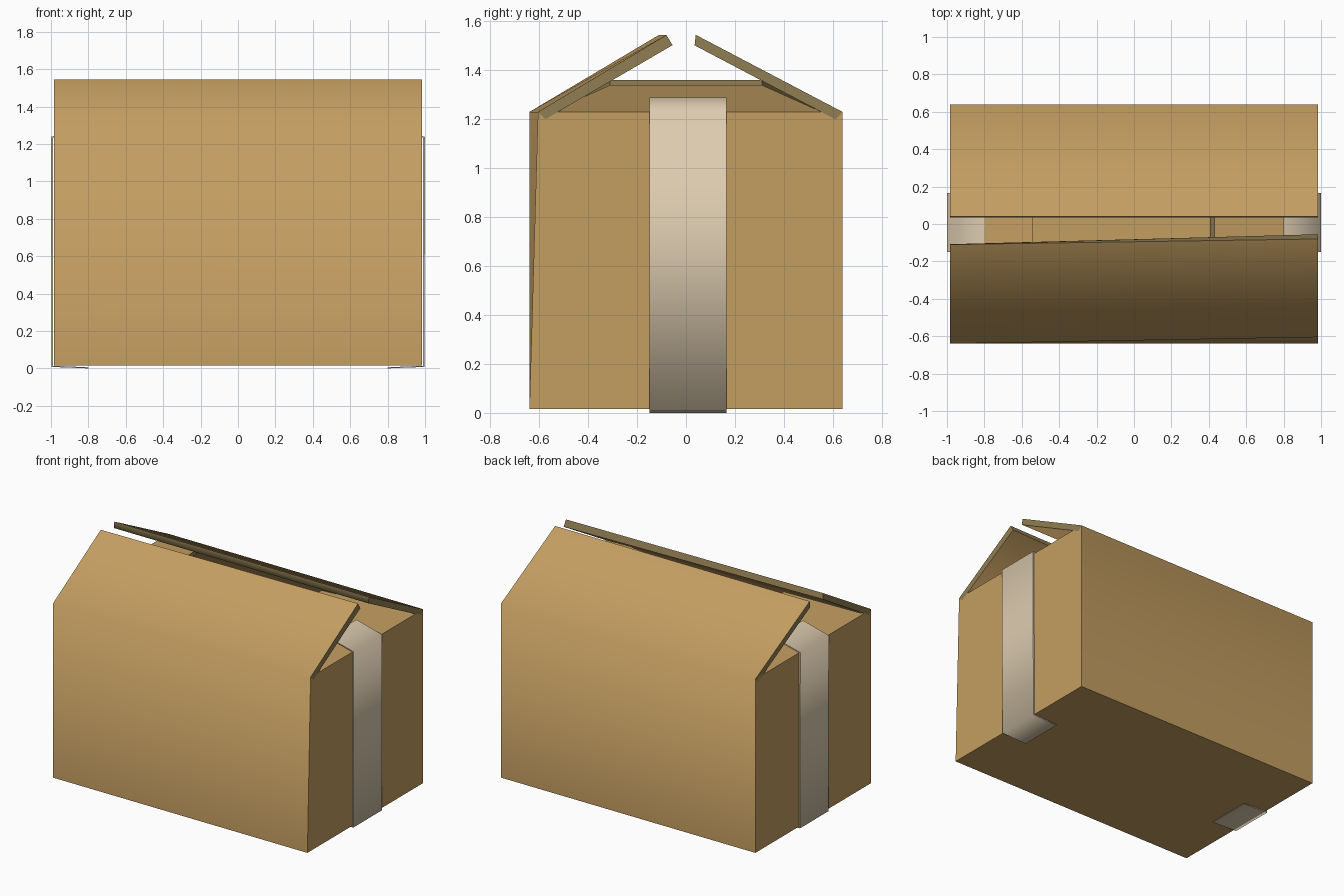
import bpy, bmesh, math

if "Cube" in bpy.data.objects:
    bpy.data.objects.remove(bpy.data.objects["Cube"])


def material(name, rgb):
    m = bpy.data.materials.new(name)
    m.diffuse_color = (*rgb, 1)
    m.use_nodes = True
    m.node_tree.nodes["Principled BSDF"].inputs["Base Color"].default_value = m.diffuse_color
    return m


CARD = material("cardboard", (0.55, 0.34, 0.12))
EDGE = material("corrugated_edge", (0.28, 0.21, 0.085))
TAPE = material("packing_tape", (0.72, 0.60, 0.43))


def loft(name, a, b, mats, edge_sides=(), caps=(), smooth=0):
    """Join two matching 3D outlines; caps are (indices, material) pairs."""
    bm = bmesh.new()
    va = [bm.verts.new(p) for p in a]
    vb = [bm.verts.new(p) for p in b]
    n = len(a)
    for i in range(n):
        j = (i + 1) % n
        f = bm.faces.new((va[i], va[j], vb[j], vb[i]))
        f.material_index = 1 if i in edge_sides else 0
    for ids, mat in caps:
        for ring in (va, vb):
            bm.faces.new([ring[i] for i in ids]).material_index = mat
    bmesh.ops.recalc_face_normals(bm, faces=bm.faces)
    me = bpy.data.meshes.new(name)
    bm.to_mesh(me)
    bm.free()
    for m in mats:
        me.materials.append(m)
    if smooth:
        me.shade_smooth()
        me.set_sharp_from_angle(angle=math.radians(smooth))
    ob = bpy.data.objects.new(name, me)
    bpy.context.collection.objects.link(ob)
    return ob


BOTTOM, TOP, HX, T = 0.015, 1.23, 0.985, 0.03


# Long walls, each bending over into its main flap
def long_panel(name, left, right):
    loft(name, [(-HX, y, z) for y, z in left], [(HX, y, z) for y, z in right],
         (CARD, EDGE), edge_sides=(2,),
         caps=(((0, 1, 4, 5), 0), ((1, 2, 3, 4), 1)), smooth=70)


back = [(0.64, BOTTOM), (0.64, TOP), (0.04, 1.545),
        (0.035, 1.502), (0.61, 1.2), (0.61, BOTTOM)]
long_panel("back_wall_and_flap", back, back)
long_panel("front_wall_and_flap",
           [(-0.64, BOTTOM), (-0.64, TOP), (-0.11, 1.545),
            (-0.108, 1.502), (-0.61, 1.2), (-0.61, BOTTOM)],
           [(-0.64, BOTTOM), (-0.605, TOP), (-0.08, 1.545),
            (-0.055, 1.503), (-0.575, 1.2), (-0.61, BOTTOM)])

# End walls, tapered end flaps and tape strips
for side, s, top_front, tip_out, tip_in in (
        ("left", -1, -0.61, (0.54, 1.36), (0.54, 1.33)),
        ("right", 1, -0.575, (0.43, 1.34), (0.407, 1.312))):
    wall = [(HX, BOTTOM), (HX, TOP), (HX - T, TOP), (HX - T, BOTTOM)]
    loft(side + "_end_wall",
         [(s * x, top_front if z == TOP else -0.61, z) for x, z in wall],
         [(s * x, 0.61, z) for x, z in wall],
         (CARD, EDGE), caps=(((0, 1, 2, 3), 0),))

    flap = [(HX, TOP), tip_out, tip_in, (HX - 0.01, TOP - T)]
    widths = (0.555, 0.31, 0.31, 0.555)
    loft(side + "_end_flap",
         [(s * x, -w, z) for (x, z), w in zip(flap, widths)],
         [(s * x, w, z) for (x, z), w in zip(flap, widths)],
         (CARD, EDGE), edge_sides=(1,), caps=(((0, 1, 2, 3), 1),))

    strip = [(0.8, 0.0), (0.997, 0.008), (1.0, 1.238), (0.8, 1.29),
             (0.8, 1.284), (0.99, 1.234), (0.989, 0.014), (0.8, 0.006)]
    loft(side + "_tape",
         [(s * x, -0.15, z) for x, z in strip],
         [(s * x, 0.165, z) for x, z in strip], (TAPE,),
         caps=(((0, 1, 6, 7), 0), ((1, 2, 5, 6), 0), ((2, 3, 4, 5), 0)),
         smooth=89)

# Floor of the box
floor = [(-0.61, BOTTOM), (0.61, BOTTOM), (0.61, BOTTOM + T), (-0.61, BOTTOM + T)]
loft("box_floor", [(T - HX, y, z) for y, z in floor],
     [(HX - T, y, z) for y, z in floor], (CARD,), caps=(((0, 1, 2, 3), 0),))
